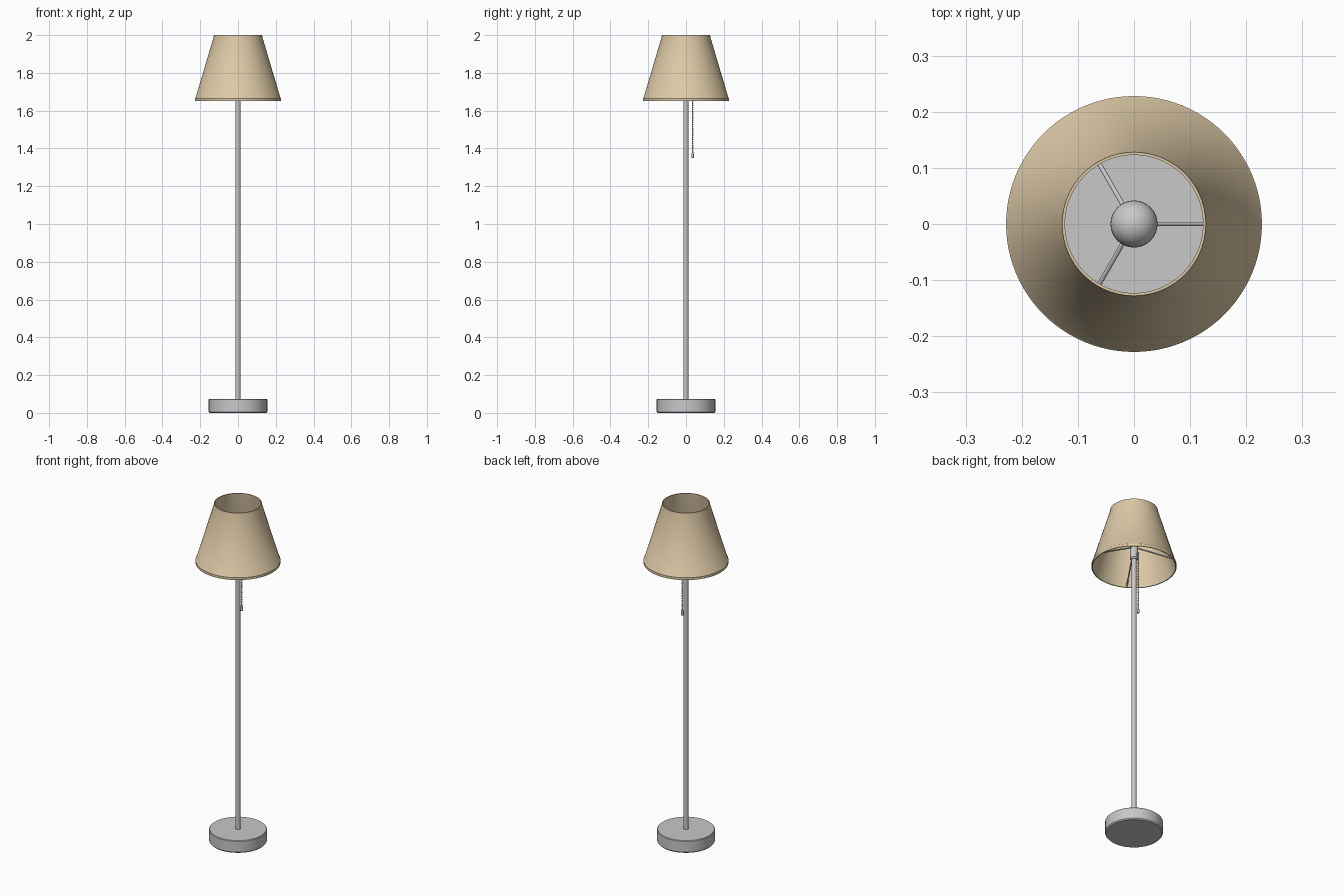
import bpy, bmesh
from math import cos, sin, pi, radians
from mathutils import Vector

cube = bpy.data.objects.get("Cube")
if cube:
    bpy.data.objects.remove(cube, do_unlink=True)


def material(name, rgb):
    m = bpy.data.materials.new(name)
    m.use_nodes = True
    m.diffuse_color = (*rgb, 1)
    m.node_tree.nodes["Principled BSDF"].inputs["Base Color"].default_value = (*rgb, 1)
    return m


METAL = material("grey metal", (0.58, 0.58, 0.58))
FABRIC = material("tan fabric", (0.72, 0.58, 0.38))


def finish(name, bm, mat):
    bmesh.ops.recalc_face_normals(bm, faces=bm.faces[:])
    mesh = bpy.data.meshes.new(name)
    bm.to_mesh(mesh)
    bm.free()
    mesh.materials.append(mat)
    ob = bpy.data.objects.new(name, mesh)
    bpy.context.collection.objects.link(ob)
    bpy.ops.object.select_all(action='DESELECT')
    ob.select_set(True)
    bpy.context.view_layer.objects.active = ob
    bpy.ops.object.shade_smooth_by_angle(angle=radians(35))
    return ob


def lathe(name, profile, mat, sides=64, closed=False, centre=(0, 0)):
    """Revolve (radius, height) points about a vertical axis."""
    bm = bmesh.new()
    rings = [[bm.verts.new((centre[0] + r * cos(2 * pi * i / sides),
                            centre[1] + r * sin(2 * pi * i / sides), z))
              for i in range(sides)] for r, z in profile]
    pairs = list(zip(rings, rings[1:]))
    if closed:
        pairs.append((rings[-1], rings[0]))
    else:
        bm.faces.new(rings[0])
        bm.faces.new(rings[-1])
    for a, b in pairs:
        for i in range(sides):
            j = (i + 1) % sides
            bm.faces.new((a[i], a[j], b[j], b[i]))
    return finish(name, bm, mat)


def rod(name, start, end, radius, mat):
    a, b = Vector(start), Vector(end)
    bm = bmesh.new()
    bmesh.ops.create_cone(bm, cap_ends=True, segments=12, radius1=radius,
                          radius2=radius, depth=(b - a).length)
    turn = (b - a).to_track_quat('Z', 'Y').to_matrix()
    for v in bm.verts:
        v.co = turn @ v.co + (a + b) / 2
    return finish(name, bm, mat)


# Weighted base, pole and lamp socket
lathe("base", [(0.15, 0), (0.155, 0.006), (0.155, 0.07), (0.152, 0.073)], METAL)
lathe("pole", [(0.013, 0.07), (0.013, 1.72)], METAL, 32)
lathe("socket", [(0.016, 1.695), (0.022, 1.702), (0.022, 1.785), (0.018, 1.795)], METAL, 32)

# Bulb
bm = bmesh.new()
bmesh.ops.create_uvsphere(bm, u_segments=32, v_segments=16, radius=0.042)
bmesh.ops.translate(bm, verts=bm.verts[:], vec=(0, 0, 1.83))
finish("bulb", bm, METAL)

# Hollow tapered shade with hemmed rims
lathe("shade", [(0.228, 1.65), (0.228, 1.664), (0.225, 1.667), (0.129, 1.99), (0.128, 2.0),
                (0.123, 2.0), (0.123, 1.99), (0.22, 1.664), (0.223, 1.65)],
      FABRIC, 96, closed=True)

# Three sloping arms carrying the shade
for k in range(3):
    a = 2 * pi * k / 3
    rod(f"shade_arm_{k + 1}", (0.015 * cos(a), 0.015 * sin(a), 1.765),
        (0.222 * cos(a), 0.222 * sin(a), 1.658), 0.004, METAL)

# Beaded pull chain hanging behind the pole
CHAIN_Y = 0.035
rod("chain_outlet", (0, 0.015, 1.72), (0, CHAIN_Y + 0.003, 1.72), 0.005, METAL)
rod("chain_cord", (0, CHAIN_Y, 1.72), (0, CHAIN_Y, 1.375), 0.0015, METAL)
bm = bmesh.new()
for k in range(34):
    ball = bmesh.ops.create_uvsphere(bm, u_segments=10, v_segments=6, radius=0.004)
    bmesh.ops.translate(bm, verts=ball["verts"], vec=(0, CHAIN_Y, 1.717 - 0.01 * k))
finish("chain_beads", bm, METAL)
lathe("chain_pull", [(0.006, 1.35), (0.007, 1.354), (0.006, 1.372), (0.003, 1.382)],
      METAL, 16, centre=(0, CHAIN_Y))
